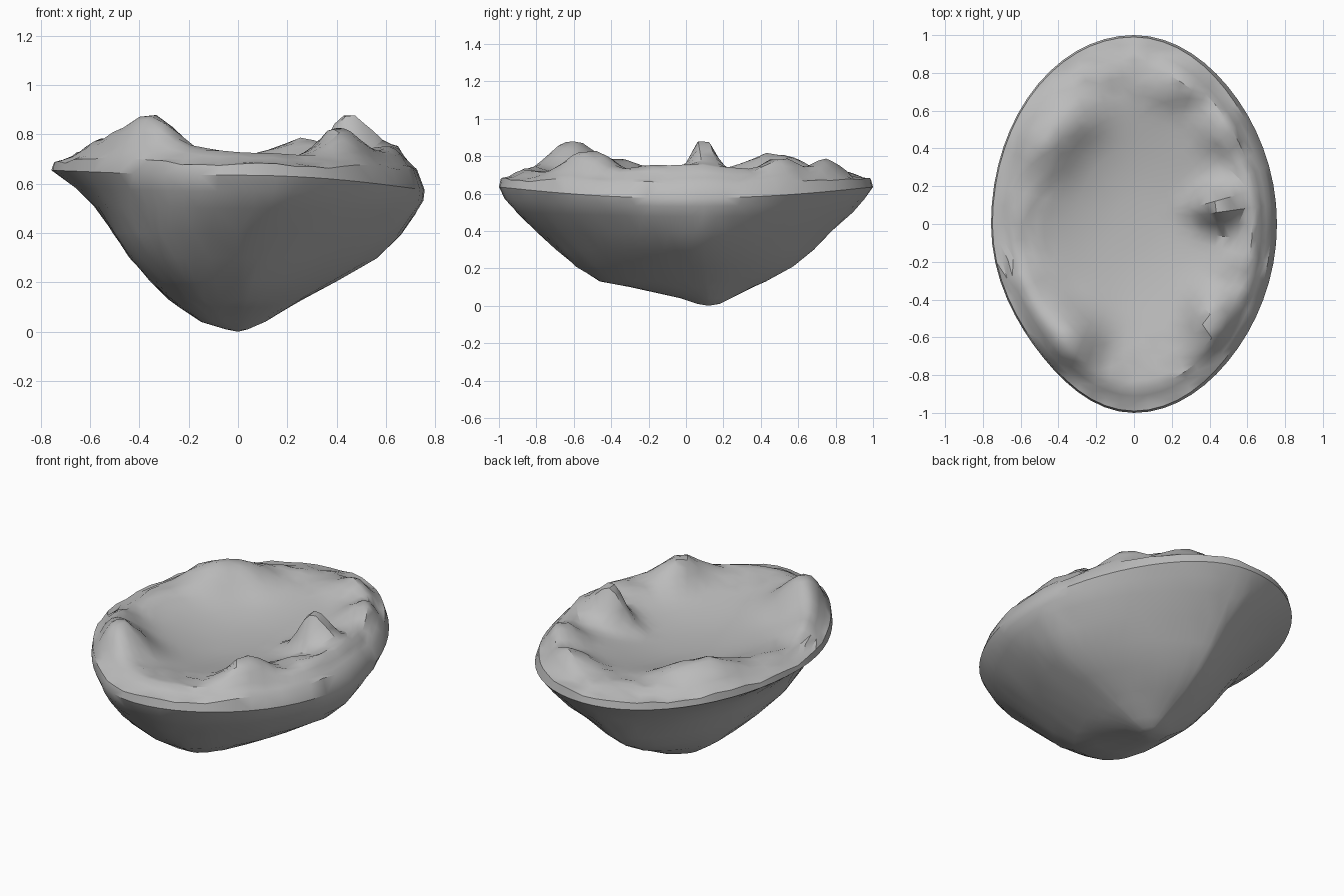
import bpy, bmesh, math, random

random.seed(4)
if "Cube" in bpy.data.objects:
    bpy.data.objects.remove(bpy.data.objects["Cube"], do_unlink=True)

SEGMENTS = 60
HALF_X, HALF_Y, RIM_Z = 0.757, 1.0, 0.635

# Underside levels: height, reach to -x, +x, -y, +y
LEVELS = [
    (0.01, -.05, .04, .06, .18),
    (0.04, -.15, .11, -.03, .24),
    (0.10, -.24, .21, -.30, .36),
    (0.13, -.28, .26, -.46, .43),
    (0.21, -.36, .41, -.59, .57),
    (0.30, -.44, .56, -.69, .68),
    (0.40, -.51, .66, -.80, .78),
    (0.50, -.58, .72, -.91, .89),
    (0.57, -.66, .75, -.97, .95),
    (RIM_Z, -HALF_X, HALF_X, -1, 1),
]

# Boulders on the rim: centre x, y, spread x, y, height
BOULDERS = [
    (-.36, -.62, .12, .12, .17),
    (-.50, -.45, .10, .08, .06),
    (-.10, -.84, .20, .09, .02),
    (-.46, .42, .11, .13, .10),
    (-.30, .55, .10, .09, .06),
    (-.57, -.30, .09, .07, .05),
    (-.57, .10, .10, .10, .02),
    (.42, .09, .07, .06, .16),
    (.50, .10, .08, .08, .09),
    (.40, -.50, .08, .12, .13),
    (.51, -.20, .06, .06, .04),
    (.26, .74, .11, .08, .07),
    (.48, .50, .08, .09, .08),
    (.64, -.10, .06, .30, .03),
]


def smoothstep(low, high, value):
    t = min(max((value - low) / (high - low), 0), 1)
    return t * t * (3 - 2 * t)


def quadrant_value(angle, values):
    """Pick from back-right, back-left, front-left, front-right of the plan."""
    return values[int(angle / (math.pi / 2) + 1e-6) % 4]


def plan_scale(angle):
    """Pulls the oval in a little between its axes."""
    pull = quadrant_value(angle, (.02, 0, .05, .02))
    return 1 - pull * math.sin(2 * angle) ** 2


def rim_tilt(angle):
    """The rim dips on the +x side and lifts a little on the -x side."""
    c = math.cos(angle)
    return -0.06 * c * c if c > 0 else 0.02 * c * c


def underside_point(level, angle):
    """Point on a lofted cross-section, more angular towards the keel."""
    z, left, right, front, back = level
    c, s = math.cos(angle), math.sin(angle)
    depth = 1 - z / RIM_Z
    mid_y = 0.12 * depth
    reach_x = right if c > 0 else -left
    reach_y = back - mid_y if s > 0 else mid_y - front
    # Flat flanks on three sides, a blunt heel on the fourth
    power = 1 + quadrant_value(angle, (.3, .4, -.4, .2)) * min(depth * 2.2, 1)
    scale = 1 + (plan_scale(angle) - 1) * (1 - depth)
    scale *= 1 + random.uniform(-.008, .008) * smoothstep(0, .2, depth)
    x = math.copysign(abs(c) ** power, c) * reach_x * scale
    y = math.copysign(abs(s) ** power, s) * reach_y * scale + mid_y
    return x, y, z + rim_tilt(angle) * (z / RIM_Z) ** 4


def top_height(x, y, r):
    """Shallow bowl, low crest and boulders."""
    z = 0.61 + 0.105 * smoothstep(0.1, 0.9, r) - 0.04 * smoothstep(0.82, 1, r)
    fade = 1 - 0.6 * smoothstep(0.88, 1, r)
    for bx, by, sx, sy, h in BOULDERS:
        z += fade * h * math.exp(-(((x - bx) / sx) ** 2 + ((y - by) / sy) ** 2) / 2)
    return z


def top_point(r, angle):
    scale = r * plan_scale(angle)
    # Wider bevel on the dipping side of the rim
    scale *= 1 - 0.03 * max(math.cos(angle), 0) ** 2 * smoothstep(0.8, 1, r)
    x, y = scale * HALF_X * math.cos(angle), scale * HALF_Y * math.sin(angle)
    # Chipped surface on the rocky rim, calm in the bowl
    rough = 0.008 * smoothstep(0.55, 0.75, r)
    z = top_height(x, y, r) + random.uniform(-rough, rough)
    return x, y, z + 0.4 * rim_tilt(angle) * smoothstep(0.85, 1, r)


def build_rock():
    bm = bmesh.new()
    angles = [2 * math.pi * i / SEGMENTS for i in range(SEGMENTS)]
    rings = [[bm.verts.new(underside_point(lv, a)) for a in angles] for lv in LEVELS]
    for r in (.99, .95, .91, .87, .83, .78, .73, .68, .63, .58, .53, .47, .4, .28, .14):
        rings.append([bm.verts.new(top_point(r, a)) for a in angles])
    for lower, upper in zip(rings, rings[1:]):
        for i in range(SEGMENTS):
            j = (i + 1) % SEGMENTS
            bm.faces.new((lower[i], lower[j], upper[j], upper[i]))
    # Close the keel tip and the middle of the bowl
    tip = bm.verts.new((0, 0.12, 0))
    floor = bm.verts.new((0, 0, top_height(0, 0, 0)))
    for i in range(SEGMENTS):
        j = (i + 1) % SEGMENTS
        bm.faces.new((tip, rings[0][j], rings[0][i]))
        bm.faces.new((floor, rings[-1][i], rings[-1][j]))
    bmesh.ops.triangulate(bm, faces=bm.faces[:])
    bmesh.ops.recalc_face_normals(bm, faces=bm.faces[:])
    mesh = bpy.data.meshes.new("floating_rock")
    bm.to_mesh(mesh)
    bm.free()
    rock = bpy.data.objects.new("floating_rock", mesh)
    bpy.context.collection.objects.link(rock)
    return rock


# Stone colour
stone = bpy.data.materials.new("grey_stone")
stone.use_nodes = True
grey = (0.5, 0.5, 0.5, 1)
stone.diffuse_color = grey
stone.node_tree.nodes["Principled BSDF"].inputs["Base Color"].default_value = grey

rock = build_rock()
rock.data.materials.append(stone)
bpy.ops.object.select_all(action="DESELECT")
rock.select_set(True)
bpy.context.view_layer.objects.active = rock
bpy.ops.object.shade_smooth_by_angle(angle=math.radians(35))
